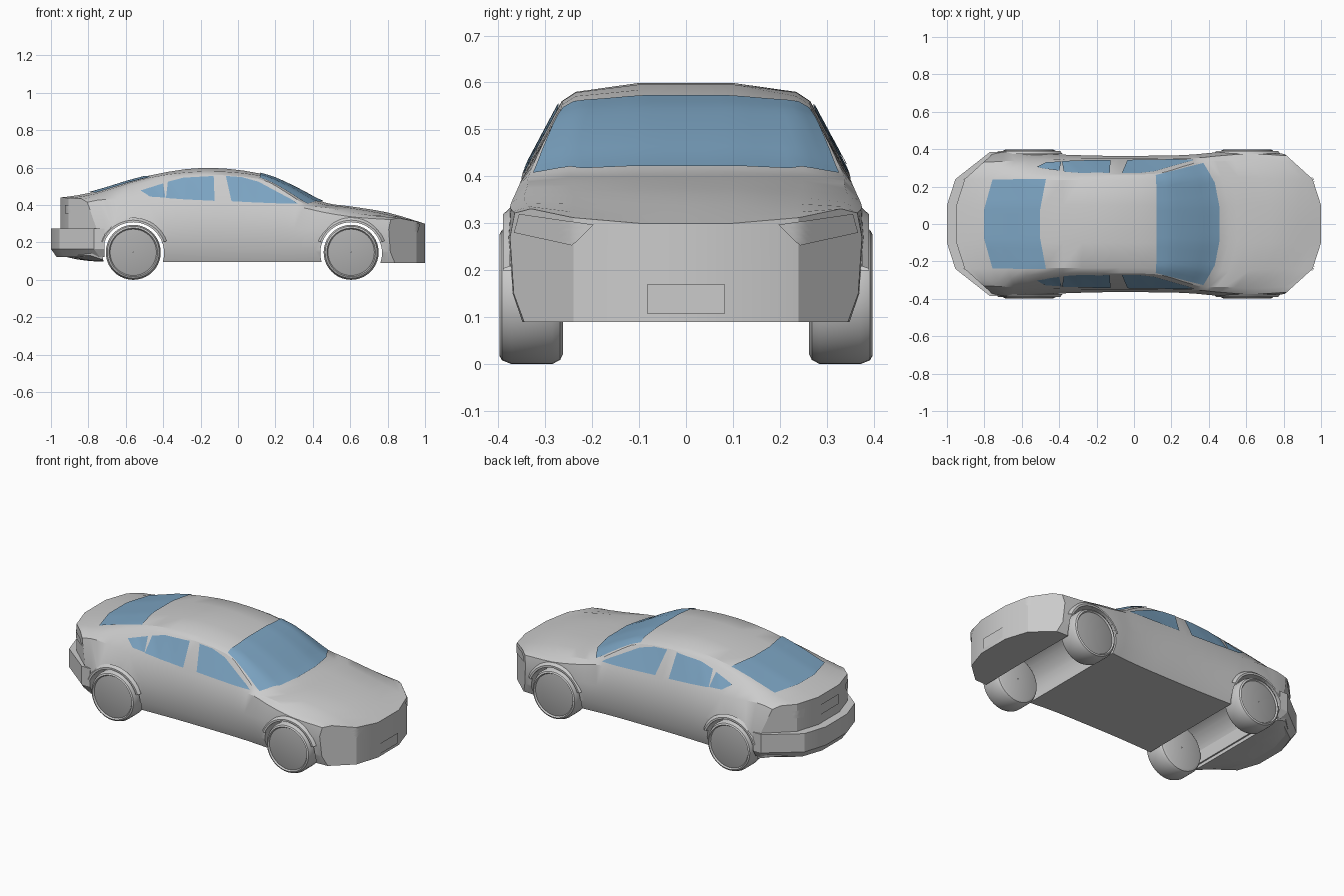
import bpy, bmesh, math
from mathutils import Vector
from mathutils.bvhtree import BVHTree

if "Cube" in bpy.data.objects:
    bpy.data.objects.remove(bpy.data.objects["Cube"])


def material(name, rgb):
    m = bpy.data.materials.new(name)
    m.diffuse_color = (*rgb, 1)
    m.use_nodes = True
    m.node_tree.nodes["Principled BSDF"].inputs["Base Color"].default_value = m.diffuse_color
    return m


PAINT = material("light_grey_paint", (0.6, 0.6, 0.6))
GLASS = material("blue_glass", (0.2, 0.37, 0.54))
RIM = material("mid_grey_rim", (0.42, 0.42, 0.42))


def make(name, verts, faces, mat):
    me = bpy.data.meshes.new(name)
    me.from_pydata(verts, [], faces)
    bm = bmesh.new()
    bm.from_mesh(me)
    bmesh.ops.recalc_face_normals(bm, faces=bm.faces)
    bm.to_mesh(me)
    bm.free()
    me.materials.append(mat)
    ob = bpy.data.objects.new(name, me)
    bpy.context.collection.objects.link(ob)
    return ob


# Body cross-sections, nose to tail:
# x, bow, floor z, flank w, belt w, z, pillar w, z, roof edge w, z, centre z
SECTIONS = [
    (1.00, 1.0, .09, .375, .365, .322, .330, .331, .24, .312, .300),
    (0.80, .90, .09, .383, .375, .335, .345, .352, .24, .357, .360),
    (0.60, .75, .095, .383, .365, .360, .337, .384, .25, .391, .393),
    (0.46, .65, .095, .373, .354, .385, .335, .402, .25, .412, .415),
    (0.30, .40, .095, .367, .352, .390, .305, .470, .24, .490, .497),
    (0.12, .15, .095, .365, .350, .395, .268, .540, .235, .558, .568),
    (-.18, .00, .095, .365, .350, .400, .265, .560, .235, .580, .599),
    (-.48, .00, .095, .375, .345, .415, .265, .525, .235, .545, .556),
    (-.79, -.6, .10, .388, .335, .430, .300, .452, .24, .460, .466),
    (-.95, -1., .13, .375, .330, .415, .300, .434, .24, .438, .440),
]


def plan_shift(y):
    pts = [(0, 0), (.1, 0), (.24, .045), (.38, .2), (.5, .35)]
    for (a, p), (b, q) in zip(pts, pts[1:]):
        if y <= b:
            return p + (q - p) * (y - a) / (b - a)
    return pts[-1][1]


def smooth_rows(rows, n):
    out = []
    for i in range(len(rows) - 1):
        p0, p1 = rows[max(i - 1, 0)], rows[i]
        p2, p3 = rows[i + 1], rows[min(i + 2, len(rows) - 1)]
        for k in range(n):
            t = k / n
            out.append([.5 * (2*b + (c - a)*t + (2*a - 5*b + 4*c - d)*t*t
                              + (3*b - a - 3*c + d)*t**3)
                        for a, b, c, d in zip(p0, p1, p2, p3)])
    return out + [rows[-1]]


verts, faces = [], []
rows = smooth_rows(SECTIONS, 3)
for x, bow, zb, w, w3, z3, w4, z4, w5, z5, zt in rows:
    half = [(0, zb), (.1, zb), (.24, zb), (w - .03, zb), (w - .008, zb + .06),
            (w, .27), (w3, z3), (w4, z4), (w5, z5), (.1, zt), (0, zt)]
    ring = half + [(-y, z) for y, z in half[9:0:-1]]
    verts += [(x - bow * plan_shift(abs(y)), y, z) for y, z in ring]
for r in range(len(rows) - 1):
    for i in range(20):
        j = (i + 1) % 20
        faces.append((r*20 + i, r*20 + j, r*20 + 20 + j, r*20 + 20 + i))
for base in (0, (len(rows) - 1) * 20):      # nose and tail faces
    for cap in ((0, 1, 9, 10), (1, 2, 8, 9), (2, 3, 4, 5, 6, 7, 8)):
        faces.append([base + i for i in cap])
        faces.append([base + (20 - i) % 20 for i in cap])
body = make("body", verts, faces, PAINT)
tree = BVHTree.FromPolygons([Vector(v) for v in verts], faces)

# Wheel tunnels cut right across the body
AXLES = {"front": .605, "rear": -.56}
for label, ax in AXLES.items():
    bpy.ops.mesh.primitive_cylinder_add(vertices=48, radius=.165, depth=1.2,
                                        location=(ax, 0, .143),
                                        rotation=(math.pi / 2, 0, 0))
    cutter = bpy.context.object
    cutter.name = "wheel_cutter"
    cutter.hide_render = True
    mod = body.modifiers.new("arch", 'BOOLEAN')
    mod.object = cutter
    mod.operation = 'DIFFERENCE'
    mod.solver = 'EXACT'
    bpy.context.view_layer.objects.active = body
    bpy.ops.object.modifier_apply(modifier=mod.name)
    bpy.data.objects.remove(cutter)

# Rear bumper: plan outline stacked in three levels
plan = [(-.715, .385), (-.77, .385), (-.955, .24), (-1.0, .1)]
plan += [(x, -y) for x, y in reversed(plan)]
n = len(plan)
bv = []
for z, dx, sy in ((.122, .03, .93), (.165, 0, 1), (.275, 0, 1)):
    bv += [(x + (dx if x < -.72 else 0), y * sy, z) for x, y in plan]
bf = [list(range(n)), list(range(2 * n, 3 * n))]
for r in (0, n):
    bf += [(r + i, r + (i + 1) % n, r + n + (i + 1) % n, r + n + i) for i in range(n)]
make("rear_bumper", bv, bf, PAINT)


# Lathe around a wheel axle; profile holds (radius, y)
def lathe(name, profile, ax, side, mat, a0=0, a1=360, seg=40, z=.147):
    full = a1 - a0 == 360
    cols = seg if full else seg + 1
    k = len(profile)
    v, f = [], []
    for c in range(cols):
        a = math.radians(a0 + (a1 - a0) * c / seg)
        v += [(ax + r * math.cos(a), side * y, z + r * math.sin(a)) for r, y in profile]
    for c in range(seg):
        d = (c + 1) % cols
        f += [(c*k + i, c*k + i + 1, d*k + i + 1, d*k + i) for i in range(k - 1)]
    return make(name, v, f, mat)


for label, ax in AXLES.items():
    for side, sn in ((-1, "right"), (1, "left")):
        tag = f"{label}_{sn}"
        lathe("tyre_" + tag, [(.002, .262), (.125, .262), (.138, .268), (.147, .285),
                              (.147, .372), (.139, .392), (.130, .397), (.124, .388)],
              ax, side, PAINT)
        lathe("rim_" + tag, [(.124, .388), (.118, .390), (.001, .390)], ax, side, RIM)
        lathe("arch_lip_" + tag, [(.165, .35), (.165, .390), (.176, .390), (.19, .375)],
              ax, side, PAINT, 20, 160, 20, .143)


# Thin plates projected on the body between two edge polylines
def along(pts, t):
    s = t * (len(pts) - 1)
    i = min(int(s), len(pts) - 2)
    return Vector(pts[i]).lerp(Vector(pts[i + 1]), s - i)


def plate(name, top, bottom, place, direction, mat, nu=12, nv=8, lift=.005):
    d = Vector(direction)
    v, f = [], []
    for j in range(nv + 1):
        for i in range(nu + 1):
            p = along(top, i / nu).lerp(along(bottom, i / nu), j / nv)
            start = Vector(place(p.x, p.y))
            hit, nor, _, _ = tree.ray_cast(start, d)
            if hit is None:
                hit, nor, _, _ = tree.find_nearest(start + d * 1.1)
            if nor.dot(d) > 0:
                nor = -nor
            v.append(hit + nor * lift)
    w = nu + 1
    for j in range(nv):
        f += [(j*w + i, j*w + i + 1, j*w + w + i + 1, j*w + w + i) for i in range(nu)]
    return make(name, v, f, mat)


def mirror_edge(pts):
    return pts + [(x, -y) for x, y in reversed(pts)]


# Windscreen and rear window, projected from above
def above(x, y):
    return (x, y, 2)


plate("windscreen", mirror_edge([(.115, -.26), (.12, -.17), (.12, -.07)]),
      mirror_edge([(.37, -.325), (.43, -.22), (.455, -.09)]),
      above, (0, 0, -1), GLASS, 20, 12)
plate("rear_window", mirror_edge([(-.47, -.238), (-.50, -.08)]),
      mirror_edge([(-.755, -.238), (-.80, -.08)]),
      above, (0, 0, -1), GLASS, 18, 12)

# Side windows, lamps on both sides
for s, sn in ((-1, "right"), (1, "left")):
    def flank(x, z):
        return (x, s * 2, z)

    def ahead(y, z):
        return (2, s * y, z)

    def behind(y, z):
        return (-2, s * y, z)

    plate("front_window_" + sn, [(-.065, .553), (.02, .547), (.11, .522), (.29, .425)],
          [(-.035, .418), (.08, .412), (.2, .407), (.32, .405)], flank, (0, -s, 0), GLASS, 15)
    plate("rear_door_window_" + sn, [(-.375, .522), (-.29, .544), (-.13, .553)],
          [(-.385, .435), (-.29, .428), (-.125, .42)], flank, (0, -s, 0), GLASS)
    plate("quarter_window_" + sn, [(-.52, .475), (-.40, .513)],
          [(-.47, .442), (-.388, .437)], flank, (0, -s, 0), GLASS)
    plate("headlight_" + sn, [(.195, .297), (.352, .32)], [(.24, .253), (.363, .28)],
          ahead, (-1, 0, 0), PAINT)
    plate("tail_light_" + sn, [(.19, .40), (.325, .40)], [(.2, .35), (.335, .37)],
          behind, (1, 0, 0), PAINT)

# Number plates without lettering
plate("front_number_plate", [(-.083, .17), (.083, .17)], [(-.083, .108), (.083, .108)],
      lambda y, z: (2, y, z), (-1, 0, 0), PAINT, 2, 1)
plate("rear_number_plate", [(-.083, .39), (.083, .39)], [(-.083, .33), (.083, .33)],
      lambda y, z: (-2, y, z), (1, 0, 0), PAINT, 2, 1)

# Smooth shading with crisp creases
bpy.ops.object.select_all(action='SELECT')
bpy.context.view_layer.objects.active = body
bpy.ops.object.shade_smooth_by_angle(angle=math.radians(28))
